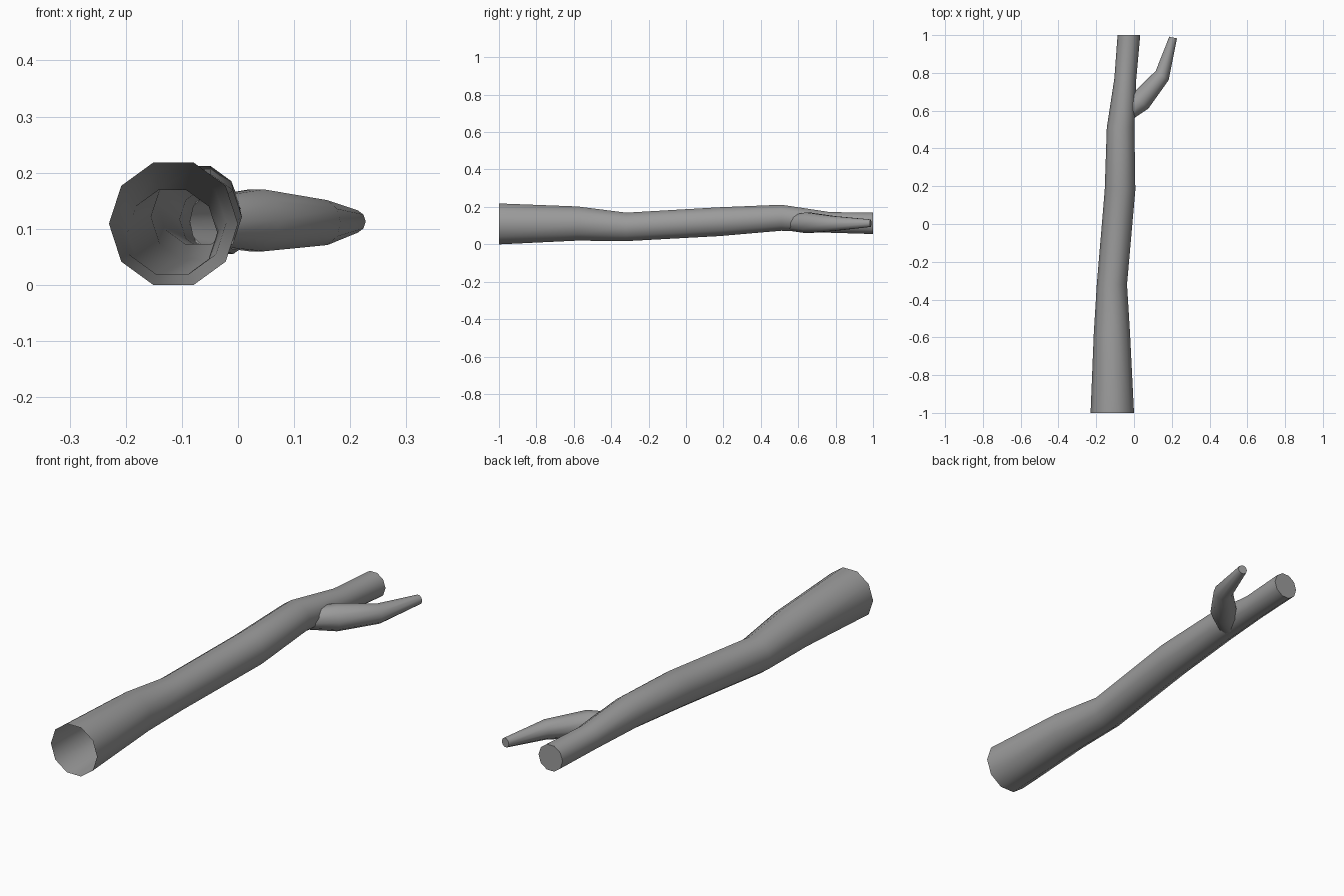
import bpy, bmesh, math
from mathutils import Vector

if "Cube" in bpy.data.objects:
    bpy.data.objects.remove(bpy.data.objects["Cube"])

SIDES = 10

# Dark grey bark
bark = bpy.data.materials.new("bark")
bark.diffuse_color = (0.33, 0.33, 0.33, 1)
bark.use_nodes = True
bark.node_tree.nodes["Principled BSDF"].inputs["Base Color"].default_value = bark.diffuse_color

def tube(name, rings):
    """Loft ten-sided rings (x, y, z, radius, heading); start open, end capped."""
    bm = bmesh.new()
    loops = []
    for x, y, z, r, heading in rings:
        h = math.radians(heading)
        side = Vector((math.cos(h), -math.sin(h), 0))
        loop = []
        for i in range(SIDES):
            a = math.tau * i / SIDES
            p = Vector((x, y, z)) + side * (r * math.cos(a)) + Vector((0, 0, r * math.sin(a)))
            loop.append(bm.verts.new(p))
        loops.append(loop)
    for lower, upper in zip(loops, loops[1:]):
        for i in range(SIDES):
            j = (i + 1) % SIDES
            bm.faces.new((lower[i], lower[j], upper[j], upper[i]))
    bm.faces.new(loops[-1])
    bmesh.ops.recalc_face_normals(bm, faces=bm.faces)
    mesh = bpy.data.meshes.new(name)
    bm.to_mesh(mesh)
    bm.free()
    mesh.materials.append(bark)
    obj = bpy.data.objects.new(name, mesh)
    bpy.context.collection.objects.link(obj)
    bpy.ops.object.select_all(action='DESELECT')
    obj.select_set(True)
    bpy.context.view_layer.objects.active = obj
    bpy.ops.object.shade_smooth_by_angle(angle=math.radians(45))
    return obj

# Main log, open at the thick front end
tube("log_trunk", [
    (-0.115, -1.00, 0.109, 0.115, 0),
    (-0.117, -0.58, 0.111, 0.096, 0),
    (-0.117, -0.32, 0.093, 0.080, 0),
    (-0.074, 0.18, 0.121, 0.081, 0),
    (-0.071, 0.51, 0.142, 0.073, 0),
    (-0.046, 0.77, 0.117, 0.058, 0),
    (-0.027, 1.00, 0.112, 0.060, 0),
])

# Side branch, rooted inside the trunk
tube("side_branch", [
    (-0.056, 0.576, 0.113, 0.045, 48),
    (0.033, 0.650, 0.115, 0.058, 42),
    (0.149, 0.786, 0.111, 0.042, 36),
    (0.207, 0.987, 0.113, 0.021, 12),
])
